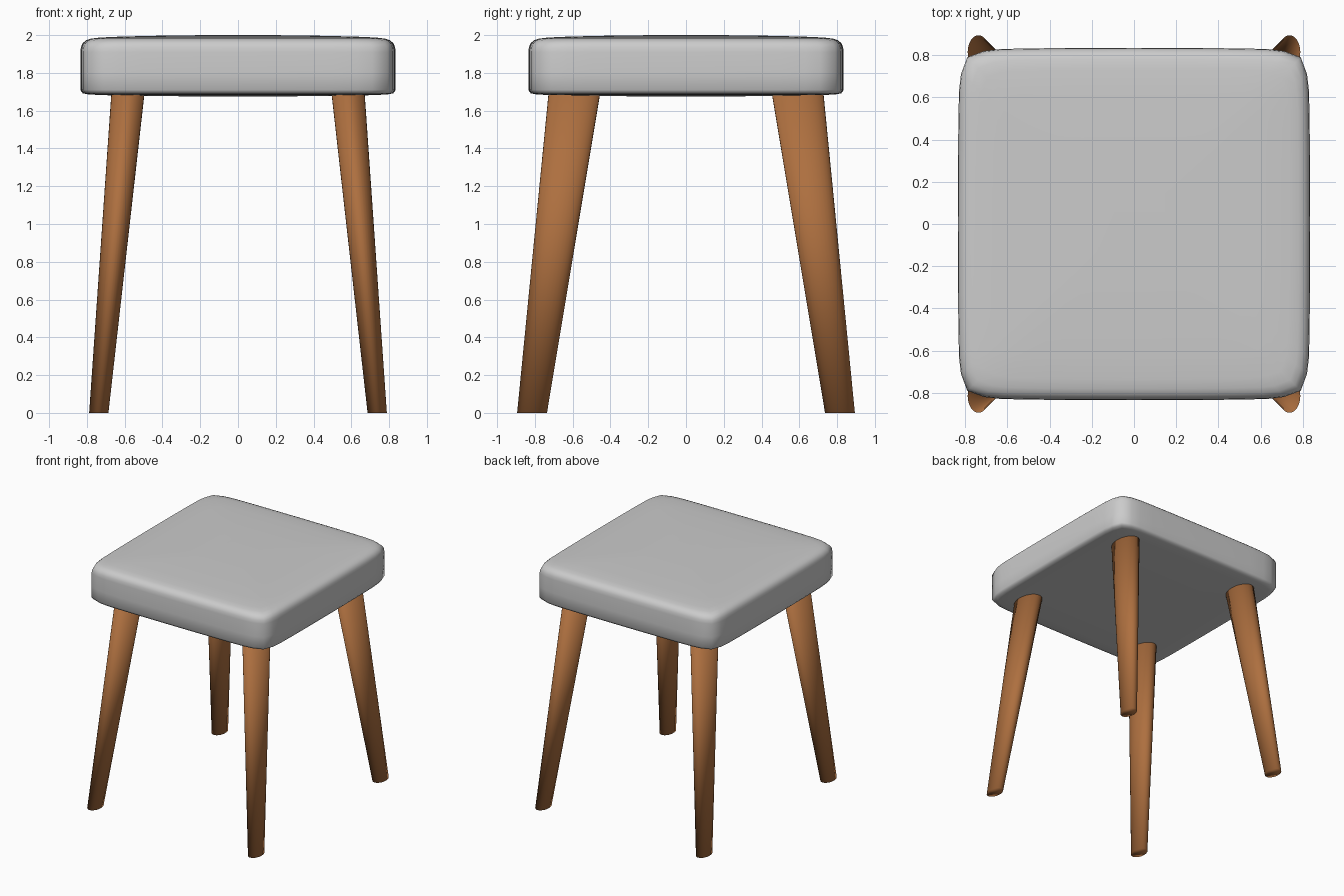
import bpy, bmesh, math

if "Cube" in bpy.data.objects:
    bpy.data.objects.remove(bpy.data.objects["Cube"])


def loft(name, rings, smooth_angle=None):
    # Skin a stack of equal-sized point rings and cap both ends
    bm = bmesh.new()
    loops = [[bm.verts.new(p) for p in ring] for ring in rings]
    for a, b in zip(loops, loops[1:]):
        for i in range(len(a)):
            j = (i + 1) % len(a)
            bm.faces.new((a[i], a[j], b[j], b[i]))
    bm.faces.new(loops[0][::-1])
    bm.faces.new(loops[-1])
    bmesh.ops.recalc_face_normals(bm, faces=bm.faces)
    for f in bm.faces:
        f.smooth = True
    mesh = bpy.data.meshes.new(name)
    bm.to_mesh(mesh)
    bm.free()
    obj = bpy.data.objects.new(name, mesh)
    bpy.context.collection.objects.link(obj)
    return obj


# Seat outline: a quarter with gently bowed sides and rounded corner, turned four times
quarter = [(0.835, 0), (0.834, 0.3), (0.832, 0.5), (0.829, 0.63), (0.82, 0.71),
           (0.79, 0.79), (0.71, 0.82), (0.63, 0.829), (0.5, 0.832), (0.3, 0.834)]
outline = []
for k in range(4):
    c, s = round(math.cos(k * math.pi / 2)), round(math.sin(k * math.pi / 2))
    outline += [(x * c - y * s, x * s + y * c) for x, y in quarter]

# Cushioned seat: scale and height of each layer, bottom to top
layers = [(0.2, 1.675), (0.6, 1.678), (0.85, 1.682), (0.95, 1.686), (0.985, 1.692),
          (1.0, 1.71), (1.0, 1.8), (1.0, 1.91), (0.996, 1.937), (0.985, 1.957),
          (0.965, 1.972), (0.935, 1.981), (0.88, 1.987), (0.75, 1.992),
          (0.5, 1.997), (0.2, 2.0)]
loft("seat", [[(x * s, y * s, z) for x, y in outline] for s, z in layers])

# Splayed, tapered oval legs
wood = bpy.data.materials.new("wood")
wood.diffuse_color = (0.42, 0.16, 0.05, 1)
wood.use_nodes = True
wood.node_tree.nodes["Principled BSDF"].inputs["Base Color"].default_value = wood.diffuse_color


def oval(cx, cy, rx, ry, z, n=32):
    return [(cx + rx * math.cos(2 * math.pi * i / n),
             cy + ry * math.sin(2 * math.pi * i / n), z) for i in range(n)]


for side, sx in (("left", -1), ("right", 1)):
    for end, sy in (("front", -1), ("back", 1)):
        leg = loft(f"{end}_{side}_leg", [
            oval(0.737 * sx, 0.815 * sy, 0.051, 0.079, 0),
            oval(0.582 * sx, 0.590 * sy, 0.088, 0.137, 1.70)])
        leg.data.materials.append(wood)
